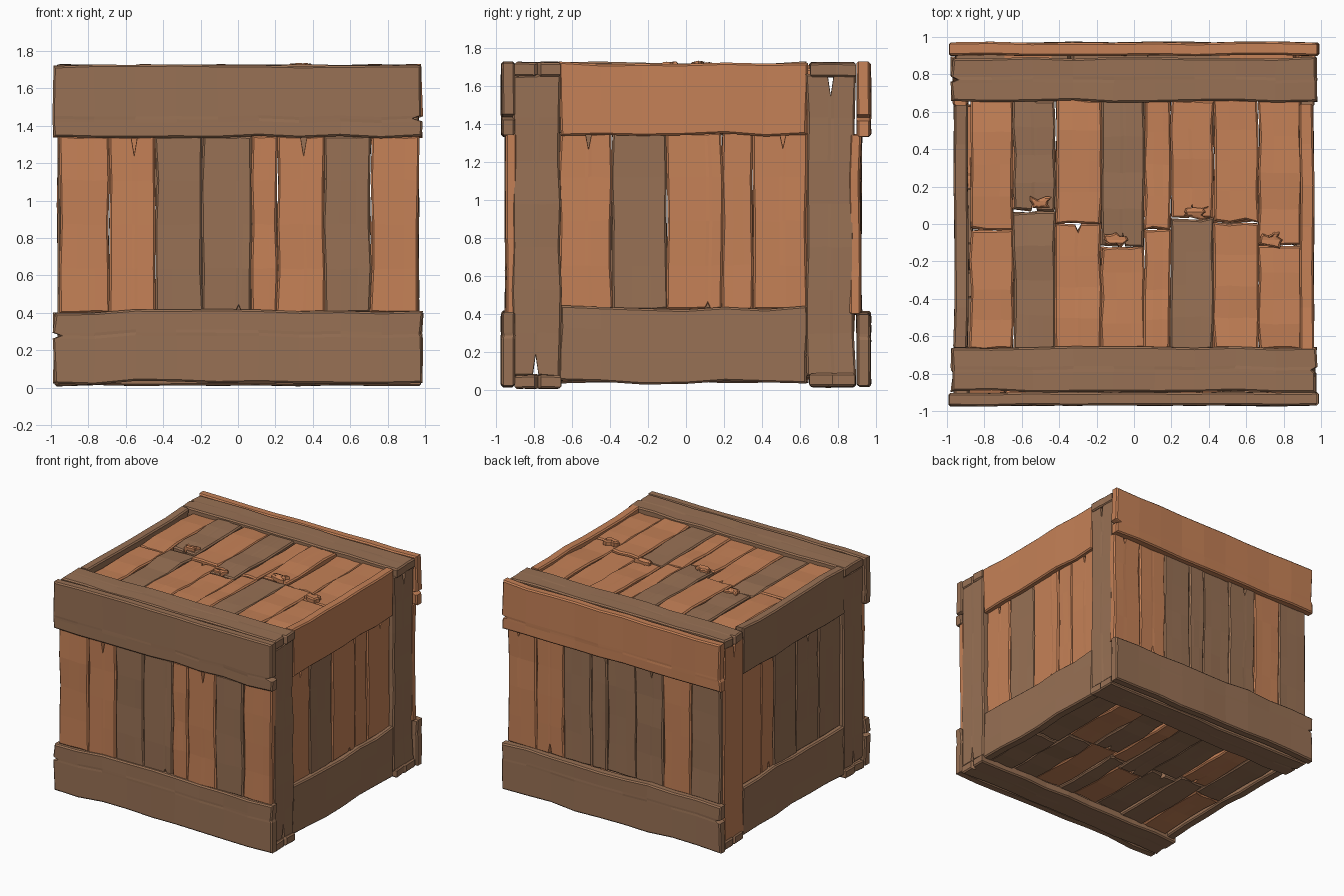
import bpy, bmesh, random
from mathutils import Vector

if "Cube" in bpy.data.objects:
    bpy.data.objects.remove(bpy.data.objects["Cube"])

random.seed(7)
rnd = random.uniform


def material(name, rgb):
    m = bpy.data.materials.new(name)
    m.diffuse_color = (*rgb, 1)
    m.use_nodes = True
    m.node_tree.nodes["Principled BSDF"].inputs["Base Color"].default_value = m.diffuse_color
    return m


MATS = {"O": material("orange_wood", (0.56, 0.22, 0.095)),
        "B": material("brown_wood", (0.315, 0.165, 0.09))}


def board(name, length, thick, x, y, z, col, notch=(), wob=0.007, rough=0.008, warp=0.004):
    """Worn board: chamfered slab along axis `length`, with wobbly edges.
    notch = list of (end, fraction across, depth) V-shaped cracks."""
    lo, hi = Vector((x[0], y[0], z[0])), Vector((x[1], y[1], z[1]))
    wide = 3 - length - thick
    L, W, T = ((hi - lo)[a] for a in (length, wide, thick))
    c = min(0.01, T * 0.2)
    # columns across the width, with close triples where a crack sits
    fr = {0.0: None, 1.0: None}
    for k, (end, f, d) in enumerate(notch):
        for s in (-0.016 / W, 0, 0.016 / W):
            fr[f + s] = k if s == 0 else None
    if not notch:
        fr[0.35] = fr[0.7] = None
    cols = sorted(fr)
    n, m = max(4, round(L / 0.22)), len(cols)
    depth = max([d for _, _, d in notch], default=0)
    us = [L * i / n for i in range(n + 1)]
    if n > 2 and depth > us[1] * 0.8:
        us[1], us[-2] = depth * 1.3, L - depth * 1.3
    shift = rnd(-warp, warp)
    grid = []
    for i, u in enumerate(us):
        hs = rnd(-warp, warp) + shift
        e0, e1 = rnd(-wob, wob), rnd(-wob, wob)
        row = []
        for f in cols:
            uu = u + (rnd(-rough, rough) if i in (0, n) else rnd(-0.02, 0.02) * L / n)
            k = fr[f]
            if k is not None:
                end, _, d = notch[k]
                if end == 0 and i == 0:
                    uu += d
                if end == 1 and i == n:
                    uu -= d
            row.append((uu, f * W + e0 * (1 - f) + e1 * f, hs + rnd(-0.0015, 0.0015)))
        grid.append(row)

    bm = bmesh.new()

    def vert(i, j, inset, h):
        u, v, dh = grid[i][j]
        u += inset * ((i == 0) - (i == n))
        v += inset * ((j == 0) - (j == m - 1))
        p = lo.copy()
        p[length] += u
        p[wide] += v
        p[thick] += h + dh
        return bm.verts.new(p)

    ring = ([(i, 0) for i in range(n)] + [(n, j) for j in range(m - 1)] +
            [(i, m - 1) for i in range(n, 0, -1)] + [(0, j) for j in range(m - 1, 0, -1)])
    faces = [{(i, j): vert(i, j, c, h) for i in range(n + 1) for j in range(m)} for h in (0, T)]
    rims = [{k: vert(*k, 0, h) for k in ring} for h in (c, T - c)]
    for g in faces:
        for i in range(n):
            for j in range(m - 1):
                bm.faces.new((g[i, j], g[i + 1, j], g[i + 1, j + 1], g[i, j + 1]))
    layers = [faces[0], rims[0], rims[1], faces[1]]
    for a, b in zip(layers, layers[1:]):
        for p, q in zip(ring, ring[1:] + ring[:1]):
            bm.faces.new((a[p], a[q], b[q], b[p]))
    bmesh.ops.recalc_face_normals(bm, faces=bm.faces)
    me = bpy.data.meshes.new(name)
    bm.to_mesh(me)
    bm.free()
    me.materials.append(MATS[col])
    ob = bpy.data.objects.new(name, me)
    bpy.context.collection.objects.link(ob)


X, Y, Z = 0, 1, 2


def span(s, a, b):
    """Range a..b mirrored to side s."""
    return (a, b) if s > 0 else (-b, -a)


# Front and back walls: wide rails over upright planks
front_x = [-0.955, -0.69, -0.44, -0.19, 0.07, 0.21, 0.46, 0.71, 0.965]
walls = {"front": (-1, "BB", "OOBBOOBO", {1: (1, .55, .1), 3: (0, .75, .04), 5: (1, .55, .1)}),
         "back": (1, "OB", "BOBBBBOO", {2: (1, .4, .07), 6: (0, .5, .08), 7: (1, .6, .05)})}
for side, (s, rails, planks, cracks) in walls.items():
    board(side + "_top_rail", X, Y, (-0.985, 0.985), span(s, 0.9, 0.97), (1.34, 1.725), rails[0],
          [(1, .25, .04)])
    board(side + "_bottom_rail", X, Y, (-0.985, 0.985), span(s, 0.9, 0.97), (0.025, 0.41), rails[1],
          [(0, .68, .04)], wob=0.012)
    depth = (0.89, 0.95) if s < 0 else (0.86, 0.92)
    for i, col in enumerate(planks):
        board(f"{side}_plank_{i + 1}", Z, Y, (front_x[i], front_x[i + 1]), span(s, *depth),
              (0.40, 1.345), col, [cracks[i]] if i in cracks else (), rough=0.004)

# Left and right walls: corner posts, short rails, upright planks
side_y = [-0.665, -0.39, -0.10, 0.19, 0.35, 0.635]
sides = {"right": (1, "BB", "OB", "OBOOO", {0: (1, .55, .08), 2: (0, .75, .03), 4: (1, .55, .08)}),
         "left": (-1, "BO", "BB", "BBBOO", {1: (1, .5, .08), 3: (0, .4, .06)})}
for side, (s, posts, rails, planks, cracks) in sides.items():
    board(side + "_front_post", Z, X, span(s, 0.885, 0.965), (-0.915, -0.66), (0.075, 1.66), posts[0],
          [(0, .5, .11)])
    board(side + "_back_post", Z, X, span(s, 0.885, 0.965), (0.635, 0.89), (0.075, 1.66), posts[1],
          [(1, .5, .11)])
    board(side + "_top_rail", Y, X, span(s, 0.885, 0.96), (-0.665, 0.64), (1.345, 1.725), rails[0], wob=0.01)
    board(side + "_bottom_rail", Y, X, span(s, 0.885, 0.96), (-0.665, 0.64), (0.04, 0.435), rails[1], wob=0.012)
    for i, col in enumerate(planks):
        board(f"{side}_plank_{i + 1}", Z, X, span(s, 0.86, 0.925), (side_y[i], side_y[i + 1]),
              (0.425, 1.355), col, [cracks[i]] if i in cracks else (), rough=0.004)

# Lid and floor: cross boards at the edges, split planks between
lid_x = [-0.875, -0.645, -0.42, -0.175, 0.055, 0.195, 0.425, 0.665, 0.895]
split = [-0.03, 0.07, 0.0, -0.12, -0.03, 0.03, 0.01, -0.12]
for part, za, zb, near, far in (("lid", (1.65, 1.725), (1.63, 1.695), "OBOOOBOO", "OBOBOOOO"),
                                ("floor", (0.015, 0.085), (0.06, 0.12), "OBBOBOBB", "BOBBOBOB")):
    board(part + "_front_board", X, Z, (-0.975, 0.975), (-0.895, -0.66), za, "B", [(1, .5, .03)])
    board(part + "_back_board", X, Z, (-0.975, 0.975), (0.655, 0.89), za, "B", [(0, .5, .03)])
    for i, mid in enumerate(split):
        xs = (lid_x[i], lid_x[i + 1])
        crack = i in (1, 3, 5)
        board(f"{part}_front_plank_{i + 1}", Y, Z, xs, (-0.67, mid - 0.004), zb, near[i],
              [(1, .5, .04)] if i == 2 else (), rough=0.009, warp=0.008)
        board(f"{part}_back_plank_{i + 1}", Y, Z, xs, (mid + 0.004, 0.665), zb, far[i],
              [(0, .5, .06)] if crack else (), rough=0.009, warp=0.008)

# Raised splinters on the lid
for i, (sx, sy) in enumerate([(-0.5, 0.09), (-0.1, -0.1), (0.33, 0.05), (0.73, -0.1)]):
    board(f"lid_splinter_{i + 1}", Y, Z, (sx - 0.05, sx + 0.05), (sy - 0.02, sy + 0.05),
          (1.68, 1.728), "O", wob=0.02, rough=0.02, warp=0.006)
